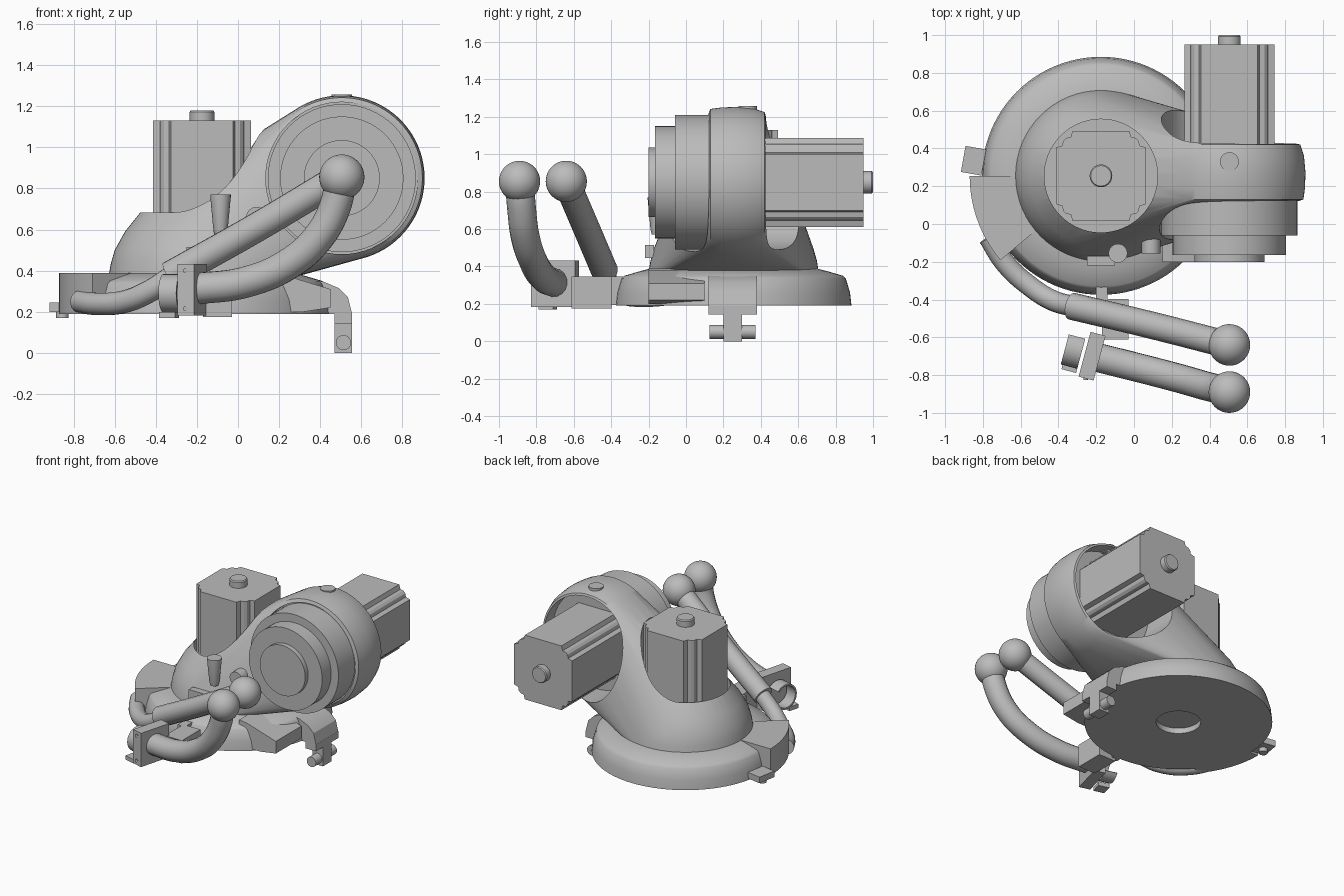
import bpy, bmesh, math
from mathutils import Matrix, Vector

if "Cube" in bpy.data.objects:
    bpy.data.objects.remove(bpy.data.objects["Cube"], do_unlink=True)

grey = bpy.data.materials.new("light_grey")
grey.use_nodes = True
tone = (0.5, 0.5, 0.5, 1)
grey.diffuse_color = tone
grey.node_tree.nodes["Principled BSDF"].inputs["Base Color"].default_value = tone

BASE = Vector((-0.175, 0.255, 0))   # vertical joint axis
HEAD = Vector((0.505, 0, 0.85))     # horizontal joint axis
AXES = {"Z": Matrix.Identity(4),
        "Y": Matrix(((1, 0, 0, 0), (0, 0, 1, 0), (0, 1, 0, 0), (0, 0, 0, 1))),
        "X": Matrix(((0, 0, 1, 0), (1, 0, 0, 0), (0, 1, 0, 0), (0, 0, 0, 1)))}


def finish(ob, angle=35):
    bpy.ops.object.select_all(action="DESELECT")
    ob.select_set(True)
    bpy.context.view_layer.objects.active = ob
    bpy.ops.object.shade_smooth_by_angle(angle=math.radians(angle))
    return ob


def make(name, bm, matrix=None, angle=35):
    if matrix:
        bm.transform(matrix)
    bmesh.ops.recalc_face_normals(bm, faces=bm.faces)
    mesh = bpy.data.meshes.new(name)
    bm.to_mesh(mesh)
    bm.free()
    mesh.materials.append(grey)
    ob = bpy.data.objects.new(name, mesh)
    bpy.context.collection.objects.link(ob)
    return finish(ob, angle)


def circle(r, h, n=64):
    return [Vector((r * math.cos(a), r * math.sin(a), h))
            for a in (2 * math.pi * i / n for i in range(n))]


def lathe(name, profile, centre, axis="Z", n=64):
    """Closed stack of circles (radius, height) along an axis."""
    bm = bmesh.new()
    rings = [[bm.verts.new(p) for p in circle(r, h, n)] for r, h in profile]
    for a, b in zip(rings, rings[1:]):
        for i in range(n):
            j = (i + 1) % n
            bm.faces.new((a[i], a[j], b[j], b[i]))
    bm.faces.new(rings[0])
    bm.faces.new(rings[-1])
    return make(name, bm, Matrix.Translation(centre) @ AXES[axis])


def prism(name, points, lo, hi, axis="Z", centre=(0, 0, 0), angle=30):
    bm = bmesh.new()
    a, b = ([bm.verts.new((x, y, h)) for x, y in points] for h in (lo, hi))
    for i in range(len(a)):
        j = (i + 1) % len(a)
        bm.faces.new((a[i], a[j], b[j], b[i]))
    bm.faces.new(a)
    bm.faces.new(b)
    return make(name, bm, Matrix.Translation(centre) @ AXES[axis], angle)


def box(name, centre, size, turn=0):
    bm = bmesh.new()
    bmesh.ops.create_cube(bm, size=1)
    return make(name, bm, Matrix.Translation(centre)
                @ Matrix.Rotation(math.radians(turn), 4, "Z")
                @ Matrix.Diagonal((*size, 1)))


def ball(name, centre, r):
    bm = bmesh.new()
    bmesh.ops.create_uvsphere(bm, u_segments=40, v_segments=24, radius=r)
    return make(name, bm, Matrix.Translation(centre))


def tube(name, points, r):
    curve = bpy.data.curves.new(name, "CURVE")
    curve.dimensions = "3D"
    curve.bevel_depth, curve.bevel_resolution = r, 6
    curve.use_fill_caps = True
    spline = curve.splines.new("BEZIER")
    spline.bezier_points.add(len(points) - 1)
    for bp, p in zip(spline.bezier_points, points):
        bp.co = p
        bp.handle_left_type = bp.handle_right_type = "AUTO"
    curve.materials.append(grey)
    ob = bpy.data.objects.new(name, curve)
    bpy.context.collection.objects.link(ob)
    bpy.ops.object.select_all(action="DESELECT")
    ob.select_set(True)
    bpy.context.view_layer.objects.active = ob
    bpy.ops.object.convert(target="MESH")
    return finish(bpy.context.object, 45)


def cut(ob, cutter):
    mod = ob.modifiers.new("cut", "BOOLEAN")
    mod.operation, mod.solver, mod.object = "DIFFERENCE", "EXACT", cutter
    bpy.context.view_layer.objects.active = ob
    # modifiers must run in order, so move this one ahead of the smoothing
    bpy.ops.object.modifier_move_to_index(modifier=mod.name, index=0)
    bpy.ops.object.modifier_apply(modifier=mod.name)
    bpy.data.objects.remove(cutter, do_unlink=True)


# Round base with a recess underneath
lathe("base_disc", [(0.15, 0.23), (0.15, 0.19), (0.63, 0.19), (0.622, 0.26),
                    (0.6, 0.335), (0.585, 0.35), (0.5, 0.375), (0.44, 0.39)], BASE, n=96)

# Body: hull between the dome and the tilted head, with motor pockets
bm = bmesh.new()
for r, h in [(0.455, 0.37), (0.445, 0.43), (0.425, 0.5), (0.375, 0.59), (0.295, 0.69), (0.19, 0.78)]:
    for p in circle(r, h):
        bm.verts.new(p + BASE)
for r, h in [(0.392, 0.13), (0.4, 0.19), (0.403, 0.27), (0.395, 0.36), (0.375, 0.42)]:
    for p in circle(r, h, 80):
        bm.verts.new(AXES["Y"] @ p + HEAD)
hull = bmesh.ops.convex_hull(bm, input=bm.verts)
loose = {v for v in hull["geom_interior"] if isinstance(v, bmesh.types.BMVert)}
bmesh.ops.delete(bm, geom=list(loose), context="VERTS")
body = make("body", bm)
cut(body, lathe("pocket", [(0.3, 0.5), (0.3, 1.6)], BASE))
cut(body, lathe("pocket", [(0.36, 0.3), (0.36, 1.2)], HEAD, "Y"))
cut(body, lathe("pocket", [(0.37, -0.8), (0.37, 0.13)], HEAD, "Y"))
finish(body, 35)

# Stepped front cover of the head and the boss on top
lathe("front_cover", [(0.36, 0.32), (0.36, -0.06), (0.3, -0.06), (0.3, -0.165),
                      (0.185, -0.165), (0.185, -0.2)], HEAD, "Y")
lathe("head_boss", [(0.05, 1.2), (0.05, 1.258)], (0.505, 0.33, 0), n=32)

# Two identical motors: notched square body and a shaft stub
quarter = [(0.238, 0.15), (0.205, 0.16), (0.2, 0.185), (0.185, 0.2), (0.16, 0.205), (0.15, 0.238)]
outline = []
for k in range(4):
    c, s = round(math.cos(k * math.pi / 2)), round(math.sin(k * math.pi / 2))
    outline += [(c * x - s * y, s * x + c * y) for x, y in quarter]
for name, spot, axis, lo, hi in [("base_motor", BASE, "Z", 0.48, 1.13),
                                 ("head_motor", HEAD, "Y", 0.28, 0.95)]:
    prism(name, outline, lo, hi, axis, spot)
    lathe(name + "_shaft", [(0.06, hi - 0.02), (0.06, hi + 0.042), (0.054, hi + 0.05)], spot, axis, 32)


# Raised blocks on the base rim
def sector(r0, r1, a0, a1, n=14):
    angles = [math.radians(a0 + (a1 - a0) * i / n) for i in range(n + 1)]
    return ([(r1 * math.cos(a), r1 * math.sin(a)) for a in angles]
            + [(r0 * math.cos(a), r0 * math.sin(a)) for a in reversed(angles)])


prism("right_rim_block", sector(0.42, 0.695, 180, 220), 0.19, 0.388, centre=BASE)
prism("left_rim_wedge", [(0.15, 0.39), (0.22, 0.38), (0.45, 0.31), (0.45, 0.22), (0.32, 0.2), (0.15, 0.2)],
      -0.2, 0.1, "Y")
box("rim_tab", (-0.85, 0.335, 0.222), (0.11, 0.14, 0.045), -10)
lathe("rim_tab_foot", [(0.03, 0.17), (0.03, 0.21)], (-0.855, 0.33, 0), n=20)

# Curved side arm with hanging clamp and cross pin
prism("side_arm", [(0.15, 0.39), (0.28, 0.375), (0.42, 0.345), (0.49, 0.315), (0.535, 0.27),
                   (0.555, 0.19), (0.15, 0.19)], 0.12, 0.38, "Y")
box("clamp_top", (0.513, 0.25, 0.167), (0.085, 0.26, 0.05))
box("clamp_stem", (0.513, 0.25, 0.085), (0.085, 0.1, 0.17))
lathe("clamp_pin", [(0.037, 0.125), (0.037, 0.372)], (0.513, 0, 0.05), "Y", 24)

# Small fittings on the front of the dome
lathe("dome_horn", [(0.028, 0.57), (0.035, 0.6), (0.05, 0.76), (0.05, 0.77)], (-0.085, -0.155, 0), n=24)
box("dome_plate", (-0.175, -0.195, 0.48), (0.15, 0.05, 0.07))
lathe("dome_button", [(0.05, -0.155), (0.05, 0.0)], (0.09, 0, 0.66), "Y", 24)

# Handles ending in balls
ball("inner_ball", (0.505, -0.64, 0.855), 0.11)
ball("outer_ball", (0.505, -0.89, 0.855), 0.11)
tube("inner_handle", [(0.5, -0.64, 0.855), (0.09, -0.535, 0.61), (-0.33, -0.435, 0.375)], 0.072)
tube("inner_handle_tail", [(-0.3, -0.44, 0.385), (-0.43, -0.405, 0.3), (-0.55, -0.33, 0.25),
                           (-0.68, -0.21, 0.238), (-0.77, -0.07, 0.25)], 0.055)
tube("outer_handle", [(0.5, -0.89, 0.855), (0.475, -0.88, 0.72), (0.39, -0.86, 0.56), (0.25, -0.82, 0.435),
                      (0.04, -0.765, 0.345), (-0.22, -0.7, 0.31)], 0.077)

# Handle mount: clamp block with screws, bracket, link to the base
box("handle_block", (-0.222, -0.7, 0.307), (0.082, 0.245, 0.25), -15)
for z in (0.215, 0.4):
    lathe("block_screw", [(0.012, -0.825), (0.012, -0.75)], (-0.255, 0, z), "Y", 16)
box("mount_bracket", (-0.1, -0.505, 0.26), (0.14, 0.215, 0.17))
box("base_link", (-0.17, -0.36, 0.27), (0.06, 0.12, 0.15))

# Open strap ring beside the block
strap = prism("strap_ring", sector(0.08, 0.093, 40, 320, 24), -0.045, 0.045, "X")
strap.matrix_world = Matrix.Translation((-0.32, -0.665, 0.29)) @ Matrix.Rotation(math.radians(-15), 4, "Z")
box("strap_flange", (-0.335, -0.74, 0.185), (0.08, 0.08, 0.03), -15)
